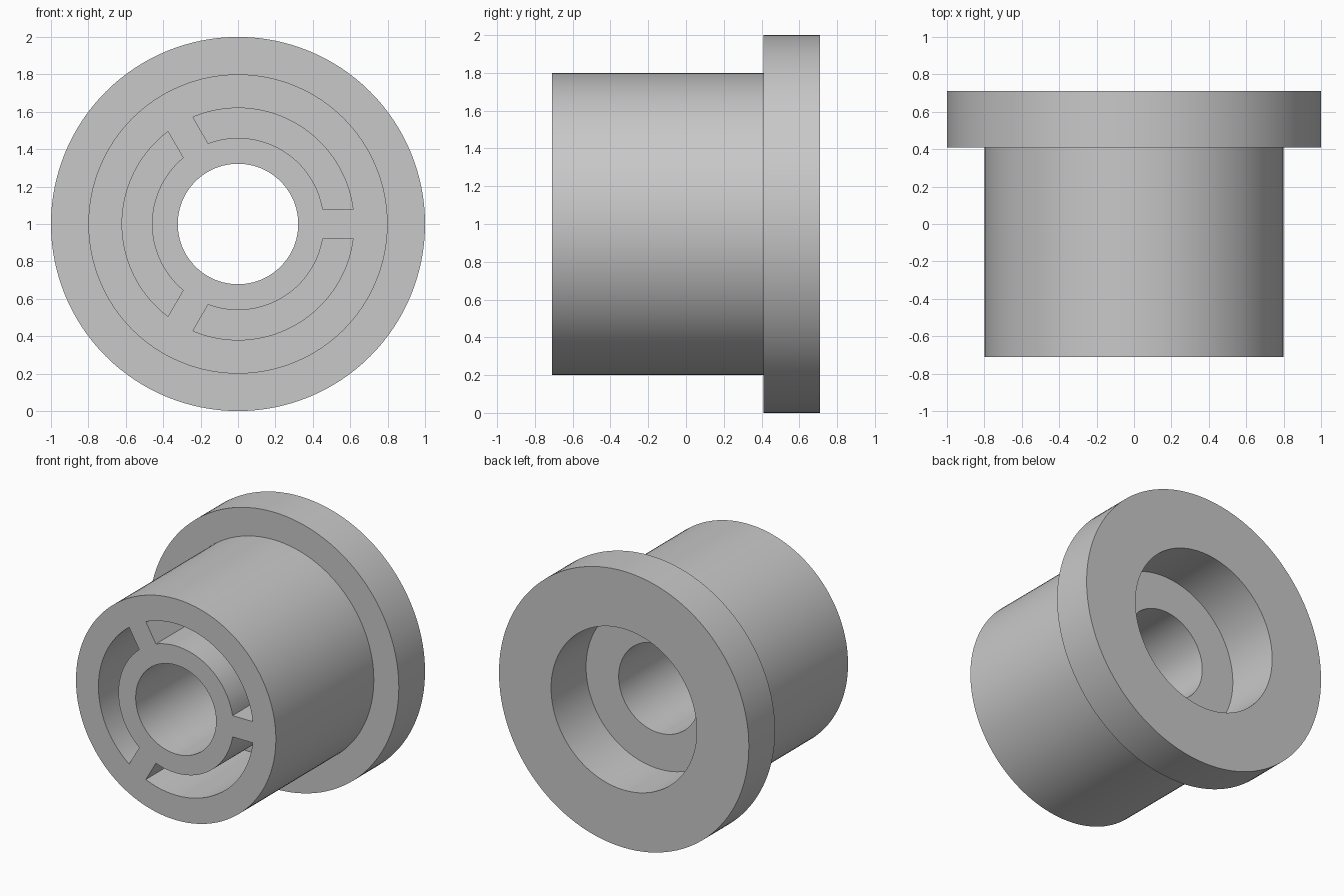
import bpy, bmesh
from math import cos, sin, asin, pi, radians
from mathutils import Vector

cube = bpy.data.objects.get("Cube")
if cube:
    bpy.data.objects.remove(cube, do_unlink=True)

FRONT, BACK, FLANGE_FRONT = -0.71, 0.71, 0.41
SHELF = 0.31                      # floor of the rear counterbore
SLOT_END = 0.12                   # blind end of the front slots
BORE_R, HUB_R, SLOT_R = 0.322, 0.46, 0.62
BODY_R, FLANGE_R, RECESS_R = 0.8, 1.0, 0.583
RIB_HALF = 0.077
SEGMENTS = 128
CENTRE = Vector((0, 0, 1))

grey = bpy.data.materials.new("light grey")
grey.use_nodes = True
colour = (0.58, 0.58, 0.58, 1)
grey.diffuse_color = colour
grey.node_tree.nodes["Principled BSDF"].inputs["Base Color"].default_value = colour


def make_object(name, bm):
    bmesh.ops.recalc_face_normals(bm, faces=bm.faces)
    mesh = bpy.data.meshes.new(name)
    bm.to_mesh(mesh)
    bm.free()
    mesh.materials.append(grey)
    obj = bpy.data.objects.new(name, mesh)
    bpy.context.collection.objects.link(obj)
    return obj


# Flanged bushing: closed (radius, y) profile turned around the y axis
profile = [(BORE_R, FRONT), (BODY_R, FRONT), (BODY_R, FLANGE_FRONT),
           (FLANGE_R, FLANGE_FRONT), (FLANGE_R, BACK), (RECESS_R, BACK),
           (RECESS_R, SHELF), (BORE_R, SHELF)]
bm = bmesh.new()
rings = []
for i in range(SEGMENTS):
    a = 2 * pi * i / SEGMENTS
    rings.append([bm.verts.new(CENTRE + Vector((r * cos(a), y, r * sin(a))))
                  for r, y in profile])
for i, ring in enumerate(rings):
    after = rings[(i + 1) % SEGMENTS]
    for j in range(len(profile)):
        k = (j + 1) % len(profile)
        bm.faces.new((ring[j], ring[k], after[k], after[j]))
bushing = make_object("flanged_bushing", bm)


# Slot cutters: three arc-shaped prisms leaving parallel-sided ribs between
def arc(radius, start, steps=40):
    margin = asin(RIB_HALF / radius)
    first, last = start + margin, start + radians(120) - margin
    for i in range(steps + 1):
        a = first + (last - first) * i / steps
        yield Vector((radius * cos(a), FRONT - 0.1, radius * sin(a)))


bm = bmesh.new()
for n in range(3):
    start = radians(120) * n
    outline = list(arc(SLOT_R, start)) + list(arc(HUB_R, start))[::-1]
    face = bm.faces.new([bm.verts.new(CENTRE + p) for p in outline])
    made = bmesh.ops.extrude_face_region(bm, geom=[face], use_keep_orig=True)
    moved = [v for v in made["geom"] if isinstance(v, bmesh.types.BMVert)]
    bmesh.ops.translate(bm, verts=moved, vec=(0, SLOT_END - FRONT + 0.1, 0))
cutter = make_object("slot_cutter", bm)
cutter.hide_render = True

# Cut the slots and remove the helper
cut = bushing.modifiers.new("slots", 'BOOLEAN')
cut.operation = 'DIFFERENCE'
cut.solver = 'EXACT'
cut.object = cutter
bpy.ops.object.select_all(action='DESELECT')
bpy.context.view_layer.objects.active = bushing
bushing.select_set(True)
bpy.ops.object.modifier_apply(modifier=cut.name)
bpy.data.objects.remove(cutter, do_unlink=True)

# Smooth round walls, crisp rims
bpy.ops.object.shade_smooth_by_angle(angle=radians(30))
